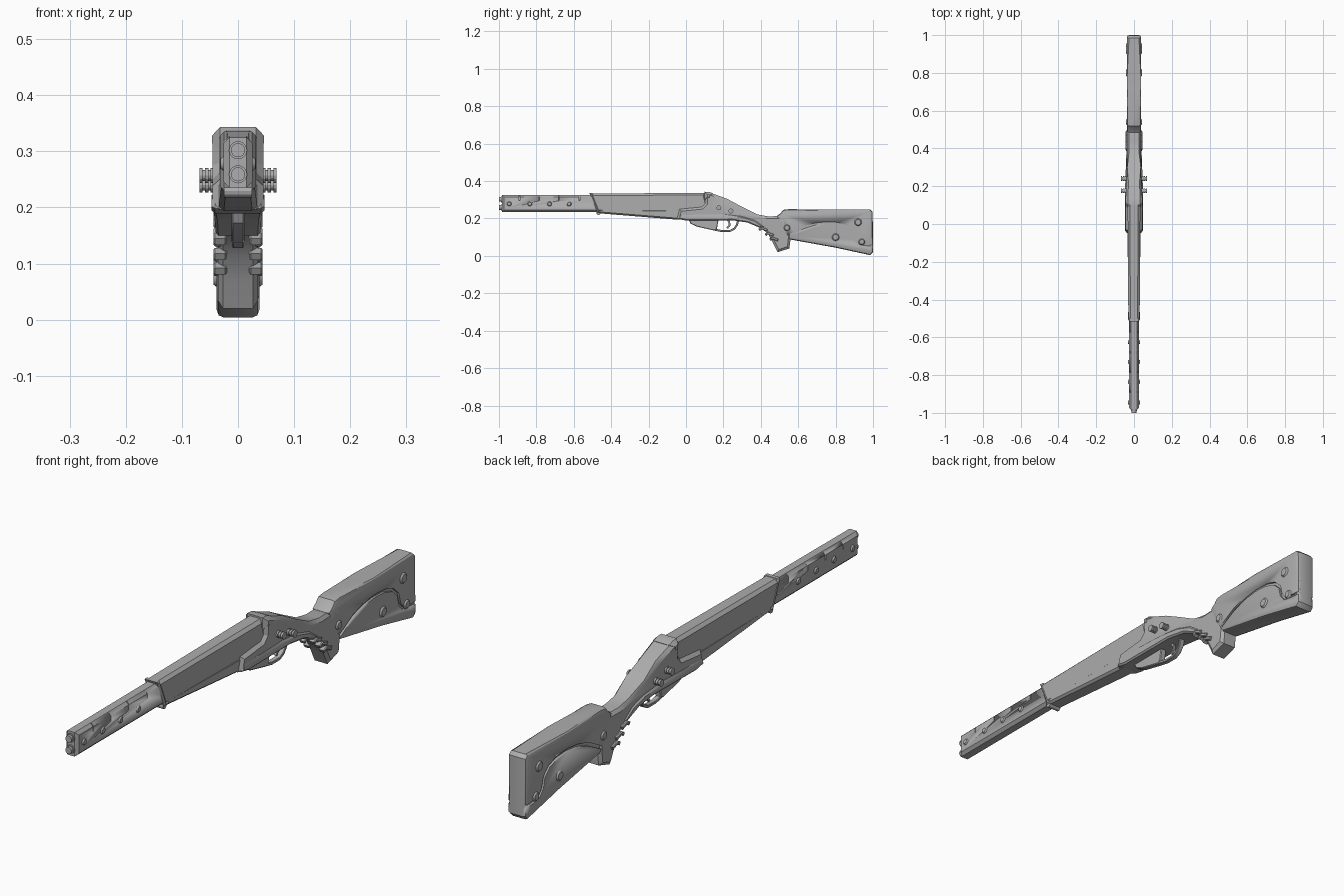
import bpy, bmesh, math
from mathutils import Vector, Matrix

if "Cube" in bpy.data.objects:
    bpy.data.objects.remove(bpy.data.objects["Cube"])

steel = bpy.data.materials.new("grey")
steel.diffuse_color = (0.42, 0.42, 0.42, 1)
steel.use_nodes = True
steel.node_tree.nodes["Principled BSDF"].inputs["Base Color"].default_value = steel.diffuse_color


def finish(name, bm, smooth=True):
    bmesh.ops.recalc_face_normals(bm, faces=bm.faces)
    me = bpy.data.meshes.new(name)
    bm.to_mesh(me)
    bm.free()
    me.materials.append(steel)
    ob = bpy.data.objects.new(name, me)
    bpy.context.collection.objects.link(ob)
    if smooth:
        bpy.context.view_layer.objects.active = ob
        ob.select_set(True)
        bpy.ops.object.shade_smooth_by_angle(angle=math.radians(28))
        ob.select_set(False)
    return ob


def slab(name, pts, w, chamfer=0.0, x=0.0, segs=1, width=None):
    """Side profile (y, z) extruded across x, with chamfered rims and optional width by y."""
    bm = bmesh.new()
    a = bm.faces.new([bm.verts.new((x - w, y, z)) for y, z in pts])
    ext = bmesh.ops.extrude_face_region(bm, geom=[a], use_keep_orig=True)["geom"]
    for v in ext:
        if isinstance(v, bmesh.types.BMVert):
            v.co.x = x + w
    if chamfer:
        rim = [e for e in bm.edges if abs(e.verts[0].co.x - e.verts[1].co.x) < 1e-6]
        bmesh.ops.bevel(bm, geom=rim, offset=chamfer, segments=segs, affect='EDGES',
                        profile=0.5, clamp_overlap=True)
    if width:
        for v in bm.verts:
            v.co.x *= width(v.co.y)
    return finish(name, bm)


def ribbon(path, t):
    """Closed outline of thickness 2t around an open (y, z) path."""
    p = [Vector(q) for q in path]
    left, right = [], []
    for i, q in enumerate(p):
        d = (p[min(i + 1, len(p) - 1)] - p[max(i - 1, 0)]).normalized()
        n = Vector((-d.y, d.x)) * t
        left.append(tuple(q + n))
        right.append(tuple(q - n))
    return left + right[::-1]


def rod(name, r1, r2, depth, loc, axis='X', segs=16):
    bm = bmesh.new()
    rot = Matrix.Rotation(math.pi / 2, 4, 'Y' if axis == 'X' else 'X')
    bmesh.ops.create_cone(bm, cap_ends=True, segments=segs, radius1=r1, radius2=r2, depth=depth,
                          matrix=Matrix.Translation(loc) @ rot)
    return finish(name, bm)


def cut(ob, cutters):
    for c in cutters:
        m = ob.modifiers.new("cut", 'BOOLEAN')
        m.operation, m.object, m.solver = 'DIFFERENCE', c, 'EXACT'
        c.hide_render = True
        c.hide_set(True)


# barrel block with seam notches, muzzles and side studs
barrel = slab("barrel", [(-.985, .235), (-.985, .325), (-.40, .327), (-.40, .235)], .026, .011)
seams = []
for y in (-.89, -.785, -.68, -.57):
    for s in (-1, 1):
        seams.append(slab("seam_cutter", [(y - .002, .295), (y - .002, .34), (y + .002, .34),
                                          (y + .002, .295)], .010, x=s * .026))
cut(barrel, seams)
for z in (.302, .259):
    rod("muzzle", .0125, .0125, .05, (0, -.975, z), 'Y', 20)
    rod("muzzle_ring", .016, .016, .008, (0, -.986, z), 'Y', 20)
for y in (-.945, -.835, -.73, -.625):
    for s in (-1, 1):
        rod("barrel_stud", .014 if s > 0 else .009, .009 if s > 0 else .014, .007,
            (s * .0275, y, .278))

# sleeve over the rear of the barrels, widening backwards
slab("barrel_sleeve", [(-.515, .333), (.10, .337), (.12, .25), (.0, .205), (-.05, .205), (-.475, .235)],
     .030, .011, width=lambda y: 1 + .2 * (y + .5))
slab("fore_grip", [(-.46, .252), (-.03, .247), (-.01, .195), (-.05, .194), (-.47, .228)],
     .030, .008, width=lambda y: 1 + .35 * (y + .47))
slab("sleeve_collar", [(-.515, .335), (-.50, .335), (-.458, .232), (-.474, .230)], .032, .010)
rod("front_lug", .011, .011, .05, (0, -.468, .229), 'X', 12)

# receiver with hump, sloping into the wrist and pistol grip
slab("receiver", [(.105, .342), (.135, .336), (.22, .305), (.30, .262), (.38, .222), (.44, .211),
                  (.50, .213), (.54, .20), (.56, .10), (.553, .04), (.49, .02), (.465, .07), (.44, .115),
                  (.395, .155), (.33, .182), (.25, .195), (.0, .193), (-.05, .197), (-.035, .25),
                  (.085, .262), (.102, .28)],
     .045, .012, width=lambda y: 1 if y < .12 else max(.80, 1 - (y - .12) * 1.2))
# raised strap along the receiver's lower edge
slab("lower_strap", [(-.045, .198), (-.03, .222), (.08, .222), (.2, .222), (.30, .212), (.37, .19),
                     (.42, .155), (.395, .150), (.33, .178), (.25, .19), (.0, .189)],
     .047, .006, width=lambda y: 1 if y < .2 else max(.85, 1 - (y - .2) * .8))
# top strap across the hump
slab("hump_band", [(.10, .300), (.10, .343), (.125, .342), (.145, .334), (.135, .300)], .046, .014)

# through bolts with stepped heads
for y, z in ((.176, .257), (.24, .24)):
    rod("bolt_shaft", .0095, .0095, .132, (0, y, z), 'X', 12)
    for s in (-1, 1):
        for x in (.046, .056, .066):
            rod("bolt_ring", .013, .013, .006, (s * x, y, z), 'X', 12)

# trigger plate, guard and trigger
slab("trigger_plate", [(.01, .20), (.025, .172), (.06, .156), (.15, .136), (.165, .142), (.175, .20)], .012, .003)
slab("trigger_guard", ribbon([(.15, .141), (.19, .133), (.235, .133), (.258, .145), (.272, .165),
                              (.28, .195)], .0055), .010, .002)
slab("trigger", ribbon([(.215, .2), (.232, .18), (.232, .163), (.22, .148)], .005), .005, .001)

# shoulder stock with a carved scroll groove
stock = slab("stock", [(.485, .213), (.505, .228), (.52, .246), (.55, .25), (.75, .247), (.985, .247),
                       (.998, .235), (1.0, .02), (.985, .004), (.80, .044), (.555, .088), (.52, .13)],
             .038, .012, segs=2)
groove = [(.545, .106), (.58, .125), (.63, .152), (.69, .170), (.75, .177), (.81, .174), (.86, .158),
          (.89, .13), (.9, .09), (.92, .066), (.96, .060), (1.02, .057)]
cut(stock, [slab("groove_cutter", ribbon(groove, .0055), .012, x=s * .042) for s in (-1, 1)])

# studs on the stock and ribs on the grip
for s in (-1, 1):
    for y, z, r in ((.92, .18, .021), (.80, .10, .021), (.94, .075, .018), (.54, .15, .018)):
        rod("stock_stud", r if s > 0 else r * .7, r * .7 if s > 0 else r, .007, (s * .040, y, z))
    for y, z in ((.405, .145), (.438, .118), (.462, .092)):
        slab("grip_rib", ribbon([(y - .014, z - .006), (y, z + .003), (y + .03, z - .008)], .007),
             .012, .003, x=s * .032)
